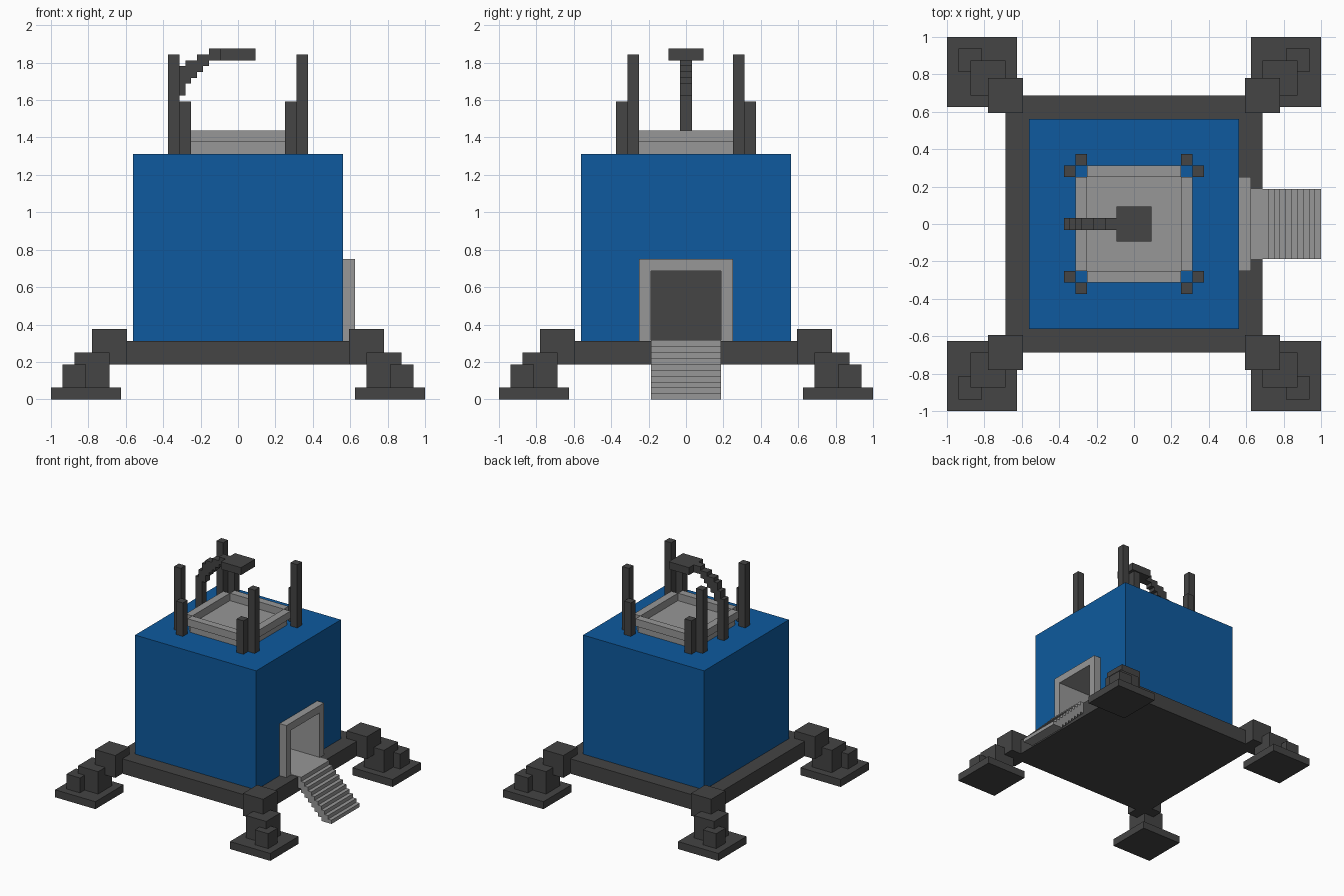
import bpy, bmesh

if "Cube" in bpy.data.objects:
    bpy.data.objects.remove(bpy.data.objects["Cube"])

def mat(name, r, g, b):
    m = bpy.data.materials.new(name)
    m.diffuse_color = (r, g, b, 1)
    m.use_nodes = True
    m.node_tree.nodes["Principled BSDF"].inputs["Base Color"].default_value = m.diffuse_color
    return m

BLUE = mat("blue", 0.0044, 0.102, 0.342)
DARK = mat("dark grey", 0.058, 0.058, 0.058)
GREY = mat("light grey", 0.309, 0.309, 0.309)

U = 0.0625  # block unit of the model

def boxes(name, material, items):
    """One object from boxes given as (x0, x1, y0, y1, z0, z1)."""
    bm = bmesh.new()
    for x0, x1, y0, y1, z0, z1 in items:
        vs = bmesh.ops.create_cube(bm, size=1)["verts"]
        for v in vs:
            v.co = (x1 if v.co.x > 0 else x0,
                    y1 if v.co.y > 0 else y0,
                    z1 if v.co.z > 0 else z0)
    bmesh.ops.recalc_face_normals(bm, faces=bm.faces)
    me = bpy.data.meshes.new(name)
    bm.to_mesh(me)
    bm.free()
    me.materials.append(material)
    ob = bpy.data.objects.new(name, me)
    bpy.context.collection.objects.link(ob)
    return ob

def four(name, material, items):
    """Repeat boxes in all four corners."""
    out = []
    for sx in (-1, 1):
        for sy in (-1, 1):
            for x0, x1, y0, y1, z0, z1 in items:
                out.append((*sorted((sx * x0, sx * x1)),
                            *sorted((sy * y0, sy * y1)), z0, z1))
    return boxes(name, material, out)

# Base plate and main body with a doorway cut into the right side
boxes("base", DARK, [(-11*U, 11*U, -11*U, 11*U, 3*U, 5*U)])
body = boxes("body", BLUE, [(-9*U, 9*U, -9*U, 9*U, 5*U, 21*U)])
cutter = boxes("doorway_cutter", BLUE, [(3*U, 10*U, -4*U, 4*U, 4*U, 12*U)])
cutter.hide_render = True
cutter.hide_viewport = True
cut = body.modifiers.new("doorway", 'BOOLEAN')
cut.operation = 'DIFFERENCE'
cut.solver = 'EXACT'
cut.object = cutter

# Door frame lining the doorway, floor and dark back wall
boxes("door_frame", GREY, [
    (3*U, 10*U, -4*U, -3*U, 5*U, 11*U),
    (3*U, 10*U, 3*U, 4*U, 5*U, 11*U),
    (3*U, 10*U, -4*U, 4*U, 11*U, 12*U)])
boxes("door_floor", GREY, [(3*U, 10*U, -3*U, 3*U, 5*U - 0.01, 5*U + 0.004)])
boxes("door", DARK, [(3*U, 4*U, -3*U, 3*U, 5*U, 11*U)])

# Stairs: landing then nine small steps
steps = [(10*U, 11.5*U, -3*U, 3*U, 4*U, 5*U + 0.004)]
for i in range(9):
    top = 5*U - (i + 1) * U / 2
    x = 11.5*U + i * U / 2
    steps.append((x - U/2, x + U/2, -3*U, 3*U, max(0, top - U), top))
boxes("stairs", GREY, steps)

# Four stepped legs
four("legs", DARK, [
    (10*U, 16*U, 10*U, 16*U, 0, U),
    (13*U, 15*U, 13*U, 15*U, U, 3*U),
    (11*U, 14*U, 11*U, 14*U, U, 4*U),
    (9.5*U, 12.5*U, 9.5*U, 12.5*U, 3*U, 6*U)])

# Roof hatch: shallow tray with a rim of four bars
boxes("hatch_tray", GREY, [
    (-4*U, 4*U, -4.5*U, 4.5*U, 21*U, 22*U),
    (-4.5*U, 4.5*U, -4*U, 4*U, 21*U, 22*U)])
rim = []
for s in (-1, 1):
    a, b = sorted((s * 4*U, s * 5*U))
    rim += [(a, b, -4*U, 4*U, 22*U, 23*U), (-4*U, 4*U, a, b, 22*U, 23*U)]
boxes("hatch_rim", GREY, rim)

# Tall and short posts at each hatch corner
four("roof_posts", DARK, [
    (5*U, 6*U, 4*U, 5*U, 21*U, 29.5*U),
    (4*U, 5*U, 5*U, 6*U, 21*U, 25.5*U)])

# Curved arm rising on the left, with a flat head over the hatch
arm = [(-6*U, -5*U, 21*U, 26.5*U), (-5.5*U, -4.5*U, 26*U, 27.5*U),
       (-5*U, -4*U, 27*U, 28.5*U), (-4.5*U, -3.5*U, 27.5*U, 29*U),
       (-4*U, -3*U, 28*U, 29*U), (-3.5*U, -2.5*U, 28.5*U, 29.5*U),
       (-2.5*U, -1.5*U, 29*U, 30*U)]
boxes("arm", DARK, [(x0, x1, -U/2, U/2, z0, z1) for x0, x1, z0, z1 in arm])
boxes("arm_head", DARK, [(-1.5*U, 1.5*U, -1.5*U, 1.5*U, 29*U, 30*U)])
